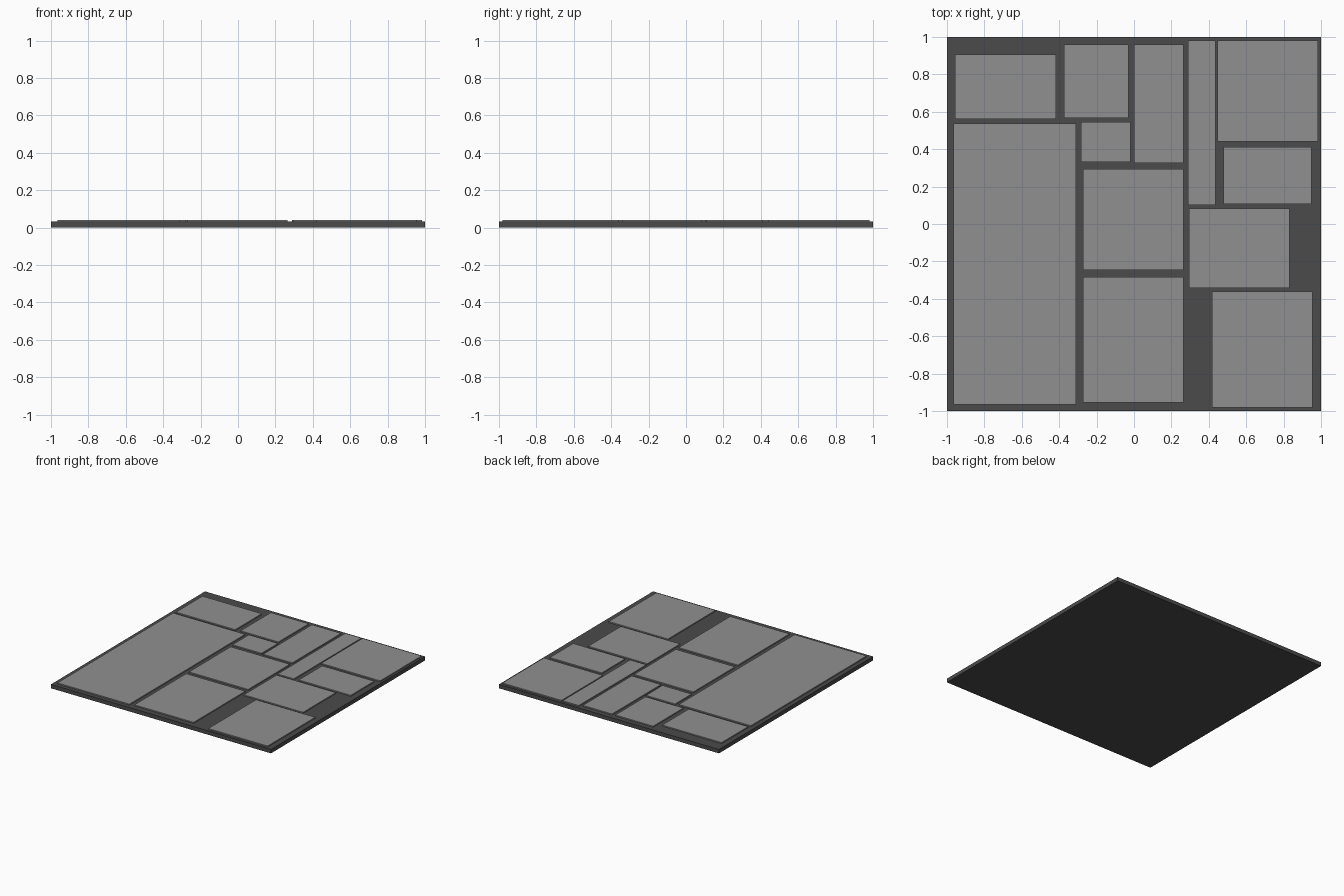
import bpy

if "Cube" in bpy.data.objects:
    bpy.data.objects.remove(bpy.data.objects["Cube"])

BASE_TOP = 0.032
TILE_TOP = 0.041


def block(name, x0, x1, y0, y1, z0, z1, mat):
    """Axis-aligned box from its extents."""
    bpy.ops.mesh.primitive_cube_add(
        size=1, location=((x0 + x1) / 2, (y0 + y1) / 2, (z0 + z1) / 2))
    ob = bpy.context.object
    ob.name = name
    ob.scale = (x1 - x0, y1 - y0, z1 - z0)
    bpy.ops.object.transform_apply(location=False, rotation=False, scale=True)
    if mat:
        ob.data.materials.append(mat)
    return ob


dark = bpy.data.materials.new("dark_grey")
dark.diffuse_color = (0.07, 0.07, 0.07, 1)
dark.use_nodes = True
dark.node_tree.nodes["Principled BSDF"].inputs["Base Color"].default_value = dark.diffuse_color
light = bpy.data.materials.new("light_grey")
light.diffuse_color = (0.28, 0.28, 0.28, 1)
light.use_nodes = True
light.node_tree.nodes["Principled BSDF"].inputs["Base Color"].default_value = light.diffuse_color

# Square base slab
block("base_slab", -1, 1, -1, 1, 0, BASE_TOP, dark)

# Paving panels: x0, x1, y0, y1
panels = {
    "panel_back_left": (-0.957, -0.418, 0.561, 0.905),
    "panel_back_mid": (-0.374, -0.03, 0.568, 0.96),
    "panel_back_tall": (0.0, 0.265, 0.326, 0.96),
    "panel_strip": (0.289, 0.436, 0.102, 0.98),
    "panel_back_right": (0.446, 0.983, 0.442, 0.98),
    "panel_right_small": (0.478, 0.95, 0.107, 0.411),
    "panel_right_mid": (0.293, 0.831, -0.342, 0.083),
    "panel_front_right": (0.417, 0.955, -0.98, -0.361),
    "panel_front_mid": (-0.273, 0.265, -0.954, -0.283),
    "panel_centre": (-0.273, 0.265, -0.246, 0.295),
    "panel_small": (-0.283, -0.019, 0.332, 0.546),
    "panel_left_large": (-0.965, -0.311, -0.966, 0.537),
}
for name, extents in panels.items():
    block(name, *extents, BASE_TOP, TILE_TOP, light)
